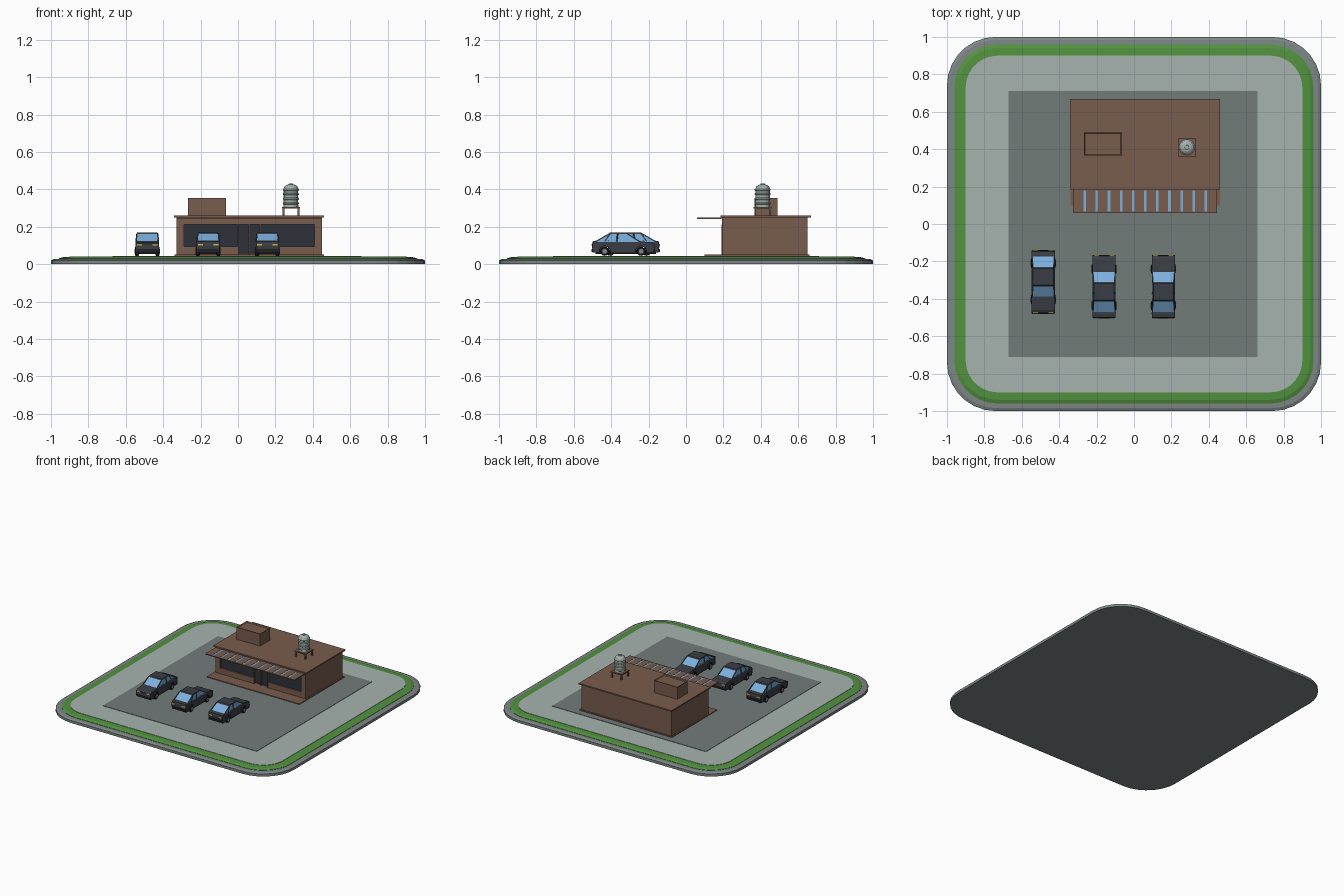
import bpy, bmesh, math
from mathutils import Vector, Matrix

if "Cube" in bpy.data.objects:
    bpy.data.objects.remove(bpy.data.objects["Cube"])


def mat(name, r, g, b):
    m = bpy.data.materials.new(name)
    m.diffuse_color = (r, g, b, 1)
    m.use_nodes = True
    m.node_tree.nodes["Principled BSDF"].inputs["Base Color"].default_value = m.diffuse_color
    return m


BROWN = mat("brown", 0.19, 0.107, 0.074)
GREEN = mat("grass", 0.085, 0.29, 0.05)
PAVE = mat("paving", 0.38, 0.45, 0.42)
ASPHALT = mat("asphalt", 0.17, 0.2, 0.195)
CURB = mat("curb", 0.21, 0.24, 0.24)
GLASS = mat("blue_glass", 0.2, 0.43, 0.72)
DARK = mat("dark_glass", 0.027, 0.032, 0.042)
PAINT = mat("car_paint", 0.042, 0.048, 0.058)
TYRE = mat("tyre", 0.015, 0.015, 0.017)
LAMP = mat("lamp", 0.7, 0.5, 0.08)


def finish(name, bm, m, matrix=None):
    bmesh.ops.recalc_face_normals(bm, faces=bm.faces[:])
    me = bpy.data.meshes.new(name)
    bm.to_mesh(me)
    bm.free()
    me.materials.append(m)
    ob = bpy.data.objects.new(name, me)
    bpy.context.collection.objects.link(ob)
    if matrix:
        ob.matrix_world = matrix
    return ob


def box(name, x, y, z, m, matrix=None):
    bm = bmesh.new()
    bmesh.ops.create_cube(bm, size=1)
    for v in bm.verts:
        for i, (a, b) in enumerate((x, y, z)):
            v.co[i] = a if v.co[i] < 0 else b
    return finish(name, bm, m, matrix)


def bar(name, a, b, t, m, matrix=None):
    a, b = Vector(a), Vector(b)
    bm = bmesh.new()
    rot = (b - a).to_track_quat('Z', 'Y').to_matrix().to_4x4()
    bmesh.ops.create_cube(bm, size=1, matrix=Matrix.Translation((a + b) / 2) @ rot
                          @ Matrix.Diagonal((t, t, (b - a).length, 1)))
    return finish(name, bm, m, matrix)


def loft(name, loops, m, matrix=None):
    bm = bmesh.new()
    rings = [[bm.verts.new(p) for p in lp] for lp in loops]
    for r, s in zip(rings, rings[1:]):
        for i in range(len(r)):
            j = (i + 1) % len(r)
            bm.faces.new((r[i], r[j], s[j], s[i]))
    bm.faces.new(rings[0])
    bm.faces.new(rings[-1])
    return finish(name, bm, m, matrix)


def rounded(h, r, z, n=7):
    pts = []
    for k, (sx, sy) in enumerate(((1, 1), (-1, 1), (-1, -1), (1, -1))):
        for i in range(n + 1):
            a = math.pi / 2 * (k + i / n)
            pts.append((sx * (h - r) + r * math.cos(a), sy * (h - r) + r * math.sin(a), z))
    return pts


def circle(cx, cy, r, z, n=16):
    return [(cx + r * math.cos(2 * math.pi * i / n), cy + r * math.sin(2 * math.pi * i / n), z)
            for i in range(n)]


# ground: curb, grass strip, paving, parking surface
loft("curb", [rounded(1, .26, 0), rounded(1, .26, .02), rounded(.985, .25, .027),
              rounded(.95, .22, .028)], CURB)
loft("grass_strip", [rounded(.96, .23, .02), rounded(.96, .23, .03), rounded(.94, .21, .037),
                     rounded(.89, .17, .04)], GREEN)
loft("paving", [rounded(.9, .17, .02), rounded(.9, .17, .042)], PAVE)
box("parking_surface", (-.67, .66), (-.71, .71), (.03, .045), ASPHALT)

# building shell
box("floor_slab", (-.34, .46), (.10, .66), (.04, .051), BROWN)
box("building_core", (-.33, .45), (.21, .65), (.05, .25), BROWN)
box("roof_slab", (-.342, .46), (.185, .668), (.25, .26), BROWN)
Y = (.193, .212)
box("wall_above_windows", (-.33, .45), Y, (.212, .25), BROWN)
for x0, x1 in ((-.33, -.29), (.41, .45)):
    box("corner_wall", (x0, x1), Y, (.05, .212), BROWN)
for x0, x1 in ((-.29, 0), (.12, .41)):
    box("window_sill_wall", (x0, x1), Y, (.05, .095), BROWN)
    box("shop_window", (x0, x1), (.203, .213), (.095, .212), DARK)
for x0, x1 in ((0, .06), (.06, .12)):
    box("door_glass", (x0, x1), (.203, .213), (.055, .212), DARK)
for x in (0, .06, .12):
    box("door_post", (x - .004, x + .004), (.19, .212), (.05, .212), BROWN)

# slatted awning with glass strips
for y0, y1 in ((.06, .067), (.178, .19)):
    box("awning_rail", (-.325, .445), (y0, y1), (.242, .249), BROWN)
edges = [-.325] + [-.263 + .0647 * i for i in range(11)] + [.445]
for i, x in enumerate(edges[:-1]):
    a = x + (.007 if i else 0)
    b = edges[i + 1] - (.007 if i < 11 else 0)
    box("awning_slat", (a, b), (.06, .19), (.243, .249), BROWN)
    if i:
        box("awning_glass", (x - .007, x + .007), (.067, .18), (.244, .2475), GLASS)

# rooftop box with a recessed lid
ob = box("rooftop_box", (-.268, -.065), (.365, .49), (.258, .355), BROWN)
bm = bmesh.new()
bm.from_mesh(ob.data)
top = max(bm.faces, key=lambda f: f.calc_center_median().z)
bmesh.ops.inset_region(bm, faces=[top], thickness=.009)
bmesh.ops.translate(bm, verts=top.verts[:], vec=(0, 0, -.006)) 
bm.to_mesh(ob.data)
bm.free()

# water tank on a stand
TX, TY = .283, .41
box("tank_platform", (TX - .048, TX + .048), (TY - .048, TY + .048), (.298, .306), BROWN)
for sx in (-1, 1):
    for sy in (-1, 1):
        bar("tank_leg", (TX + sx * .04, TY + sy * .04, .258), (TX + sx * .04, TY + sy * .04, .30), .01, BROWN)
prof = [(.04, .306)]
for z in (.325, .35, .375, .398):
    prof += [(.039, z - .006), (.043, z - .003), (.043, z + .003), (.039, z + .006)]
prof += [(.034, .416), (.022, .424), (.012, .426), (.011, .432)]
tank = loft("water_tank", [circle(TX, TY, r, z) for r, z in prof], PAVE)


# cars, built facing +y
def arch(f, r=.029, n=8):
    return [(f - r * math.cos(math.pi * i / n), .069 + r * math.sin(math.pi * i / n)) for i in range(n + 1)]


def car(x, y, turn):
    M = Matrix.Translation((x, y, 0)) @ Matrix.Rotation(turn, 4, 'Z')
    side = ([(-.164, .062)] + [(-.129, .062)] + arch(-.1) + [(-.071, .06), (.066, .06)] + arch(.095)
            + [(.124, .062), (.162, .062), (.168, .08), (.165, .108), (.15, .116), (.085, .124),
               (-.145, .126), (-.164, .122), (-.168, .1)])
    loft("car_body", [[(s * w, f * k, z) for f, z in side] for s, w, k in
                      ((-1, .058, .985), (-1, .062, 1), (1, .062, 1), (1, .058, .985))], PAINT, M)
    low, high = (-.145, .085), (-.075, .02)
    quad = lambda w, fs, z: [(-w, fs[0], z), (w, fs[0], z), (w, fs[1], z), (-w, fs[1], z)]
    loft("car_cabin_glass", [quad(.0605, low, .12), quad(.055, high, .163)], GLASS, M)
    loft("car_roof", [quad(.0565, (-.079, .024), .161), quad(.054, (-.072, .017), .169)], PAINT, M)
    for s in (-1, 1):
        for f0, f1 in zip(low + (-.035, -.1), high + (-.03, -.07)):
            bar("car_pillar", (s * .0595, f0, .122), (s * .0545, f1, .163), .006, PAINT, M)
        for f in (-.1, .095):
            side_m = M @ Matrix.Translation((s * .055, f, .069)) @ Matrix.Rotation(math.pi / 2, 4, 'Y')
            loft("car_tyre", [circle(0, 0, r, z) for r, z in
                              ((.02, -.011), (.024, -.008), (.024, .008), (.02, .011))], TYRE, side_m)
            loft("car_hub", [circle(0, 0, .013, -.0125, 10), circle(0, 0, .013, .0125, 10)], CURB, side_m)
        for f in (-.166, .163):
            a, b = sorted((s * .028, s * .055))
            box("car_lamp", (a, b), (f - .005, f + .005), (.1, .109), LAMP, M)
    for f in (-.166, .165):
        box("car_bumper", (-.057, .057), (f - .005, f + .005), (.066, .082), TYRE, M)
    box("car_underside", (-.045, .045), (-.15, .15), (.055, .075), TYRE, M)


car(-.485, -.31, math.pi)
car(-.16, -.335, 0)
car(.157, -.335, 0)
